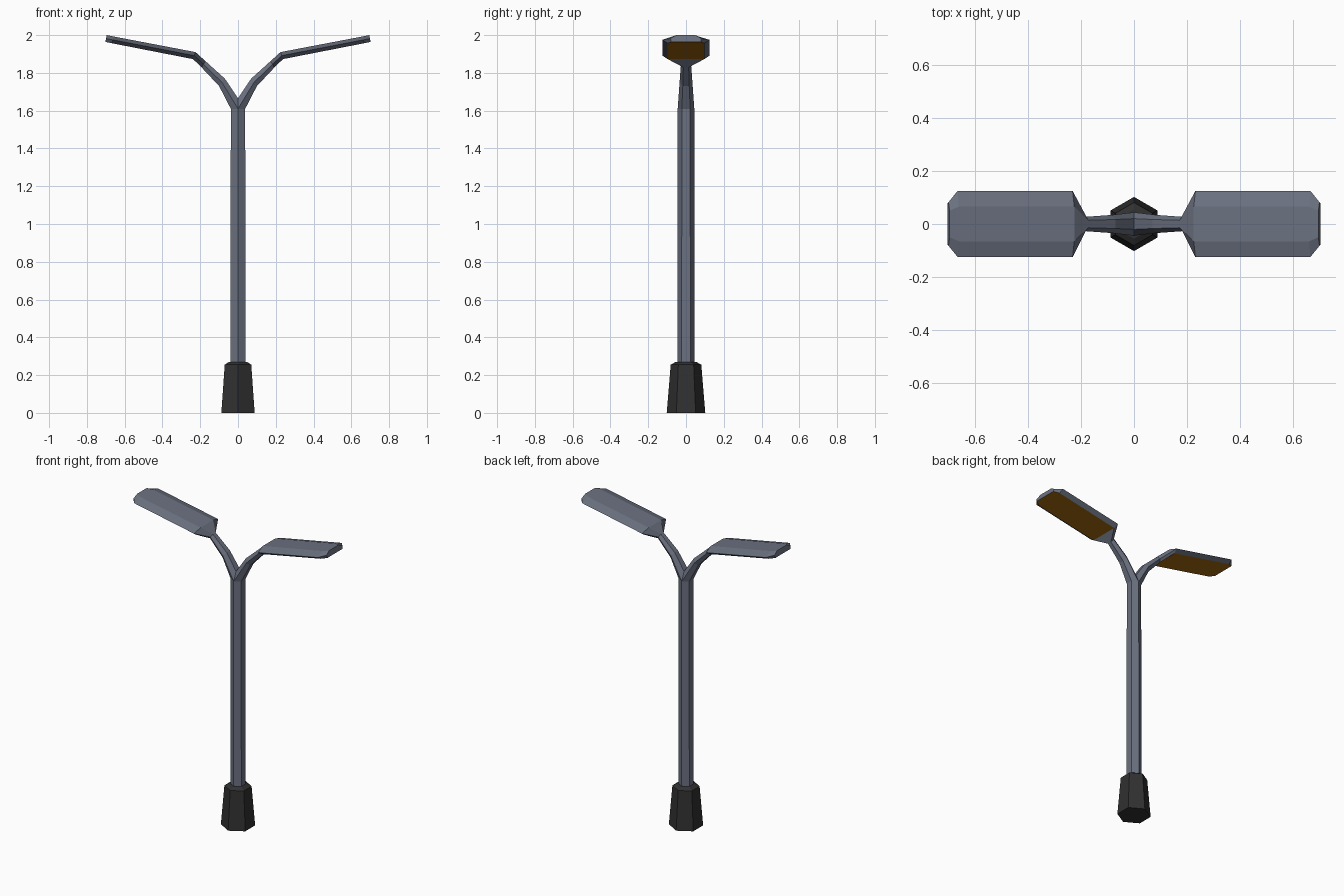
import bpy, bmesh

if "Cube" in bpy.data.objects:
    bpy.data.objects.remove(bpy.data.objects["Cube"])


def material(name, rgb):
    m = bpy.data.materials.new(name)
    m.diffuse_color = (*rgb, 1.0)
    m.use_nodes = True
    m.node_tree.nodes["Principled BSDF"].inputs["Base Color"].default_value = m.diffuse_color
    return m


GREY = material("blue grey metal", (0.147, 0.165, 0.216))
BLACK = material("black base", (0.030, 0.030, 0.030))
AMBER = material("amber light", (0.376, 0.141, 0.005))


def section(upper, lower, top, mid, bottom):
    """Six-sided section between two (x, z) points, with half widths in y."""
    (ux, uz), (lx, lz) = upper, lower
    mx, mz = (ux + lx) / 2, (uz + lz) / 2
    return [(ux, top, uz), (mx, mid, mz), (lx, bottom, lz),
            (lx, -bottom, lz), (mx, -mid, mz), (ux, -top, uz)]


def hexagon(r, z):
    """Horizontal hexagon with corners on the y axis."""
    return section((-0.866 * r, z), (0.866 * r, z), r / 2, r, r / 2)


def loft(name, rings, mats, cap_start=True, cap_end=True, mirror=False, under=0):
    bm = bmesh.new()
    loops = [[bm.verts.new(p) for p in ring] for ring in rings]
    for a, b in zip(loops, loops[1:]):
        for k in range(6):
            n = (k + 1) % 6
            f = bm.faces.new((a[k], a[n], b[n], b[k]))
            if k == 2:
                f.material_index = under
    start = bm.faces.new(loops[0])
    end = bm.faces.new(loops[-1])
    bmesh.ops.recalc_face_normals(bm, faces=bm.faces)
    hidden = [f for f, keep in ((start, cap_start), (end, cap_end)) if not keep]
    if hidden:
        bmesh.ops.delete(bm, geom=hidden, context='FACES_ONLY')
    if mirror:
        bmesh.ops.bisect_plane(bm, geom=bm.verts[:] + bm.edges[:] + bm.faces[:],
                               plane_co=(0, 0, 0), plane_no=(1, 0, 0),
                               clear_inner=True)
    me = bpy.data.meshes.new(name)
    bm.to_mesh(me)
    bm.free()
    for m in mats:
        me.materials.append(m)
    ob = bpy.data.objects.new(name, me)
    bpy.context.collection.objects.link(ob)
    if mirror:
        ob.modifiers.new("mirror", 'MIRROR')
    return ob


# Tapered base with chamfered top
loft("base", [hexagon(0.102, 0), hexagon(0.081, 0.255), hexagon(0.055, 0.27)], [BLACK])

# Pole
pole_top = hexagon(0.044, 1.61)
loft("pole", [hexagon(0.046, 0.26), pole_top], [GREY], cap_start=False, cap_end=False)

# Forked arms, flaring out into the lamp heads
head_start = section((0.225, 1.91), (0.238, 1.873), 0.065, 0.125, 0.097)
loft("arms", [
    pole_top,
    section((0.07, 1.77), (0.10, 1.73), 0.017, 0.034, 0.017),
    section((0.172, 1.862), (0.193, 1.829), 0.014, 0.027, 0.014),
    head_start,
], [GREY], cap_start=False, cap_end=False, mirror=True)

# Lamp heads with a glowing underside
loft("lamp_heads", [
    head_start,
    section((0.66, 1.993), (0.668, 1.957), 0.065, 0.125, 0.097),
    section((0.695, 2.0), (0.702, 1.964), 0.05, 0.082, 0.078),
], [GREY, AMBER], cap_start=False, mirror=True, under=1)
